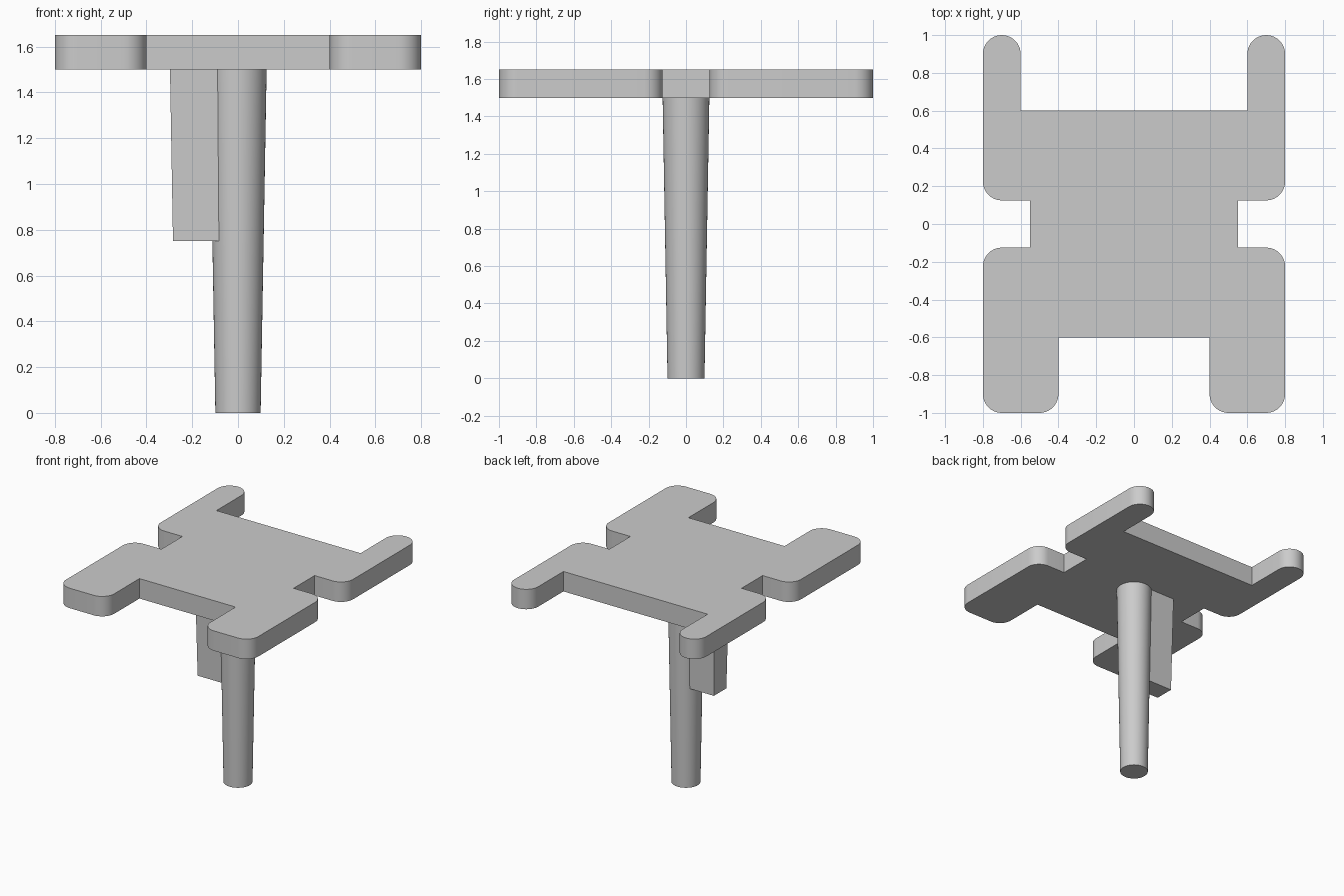
import bpy, bmesh, math
from mathutils import Vector

if "Cube" in bpy.data.objects:
    bpy.data.objects.remove(bpy.data.objects["Cube"], do_unlink=True)

GREY = (0.6, 0.6, 0.6, 1)
grey = bpy.data.materials.new("light grey")
grey.use_nodes = True
grey.diffuse_color = GREY
grey.node_tree.nodes["Principled BSDF"].inputs["Base Color"].default_value = GREY

PLATE_BOTTOM, PLATE_TOP = 1.5, 1.65
FIN_BOTTOM = 0.75
DRAFT = math.tan(math.radians(1))


def rounded(corners, steps=10):
    """Round each right-angled (x, y, radius) corner of a closed outline."""
    out = []
    for i, (x, y, r) in enumerate(corners):
        p = Vector((x, y))
        if not r:
            out.append(p)
            continue
        a = (Vector(corners[i - 1][:2]) - p).normalized() * r
        b = (Vector(corners[(i + 1) % len(corners)][:2]) - p).normalized() * r
        for k in range(steps + 1):
            t = math.pi / 2 * k / steps
            out.append(p + a * (1 - math.sin(t)) + b * (1 - math.cos(t)))
    return out


def loft(name, lower, upper, z0, z1):
    """Solid between two matching outlines."""
    bm = bmesh.new()
    a = [bm.verts.new((x, y, z0)) for x, y in lower]
    b = [bm.verts.new((x, y, z1)) for x, y in upper]
    bm.faces.new(a)
    bm.faces.new(b)
    for i in range(len(a)):
        bm.faces.new((a[i - 1], a[i], b[i], b[i - 1]))
    bmesh.ops.remove_doubles(bm, verts=bm.verts, dist=1e-5)
    bmesh.ops.recalc_face_normals(bm, faces=bm.faces)
    mesh = bpy.data.meshes.new(name)
    bm.to_mesh(mesh)
    bm.free()
    mesh.materials.append(grey)
    obj = bpy.data.objects.new(name, mesh)
    bpy.context.collection.objects.link(obj)
    bpy.ops.object.select_all(action='DESELECT')
    obj.select_set(True)
    bpy.context.view_layer.objects.active = obj
    bpy.ops.object.shade_smooth_by_angle(angle=math.radians(30))
    return obj


def circle(r, n=64):
    return [(r * math.cos(math.tau * k / n), r * math.sin(math.tau * k / n))
            for k in range(n)]


def fin_outline(inset):
    outer, half = -0.297 + inset, 0.0875 - inset
    return [(outer, -half), (0, -half), (0, half), (outer, half)]


# Top plate: broad front arms, narrow back prongs, a notch in each side
R = 0.1
half = [(0.4, -0.6, 0), (0.4, -1, R), (0.8, -1, R), (0.8, -0.125, R),
        (0.55, -0.125, 0), (0.55, 0.125, 0), (0.8, 0.125, R),
        (0.8, 1, R), (0.6, 1, R), (0.6, 0.6, 0)]
outline = rounded(half + [(-x, y, r) for x, y, r in reversed(half)])
loft("top_plate", outline, outline, PLATE_BOTTOM, PLATE_TOP)

# Tapered round post
loft("post", circle(0.125 - PLATE_BOTTOM * DRAFT), circle(0.125), 0, PLATE_BOTTOM)

# Drafted key fin on the right of the post
loft("key_fin", fin_outline((PLATE_BOTTOM - FIN_BOTTOM) * DRAFT), fin_outline(0),
     FIN_BOTTOM, PLATE_BOTTOM)
